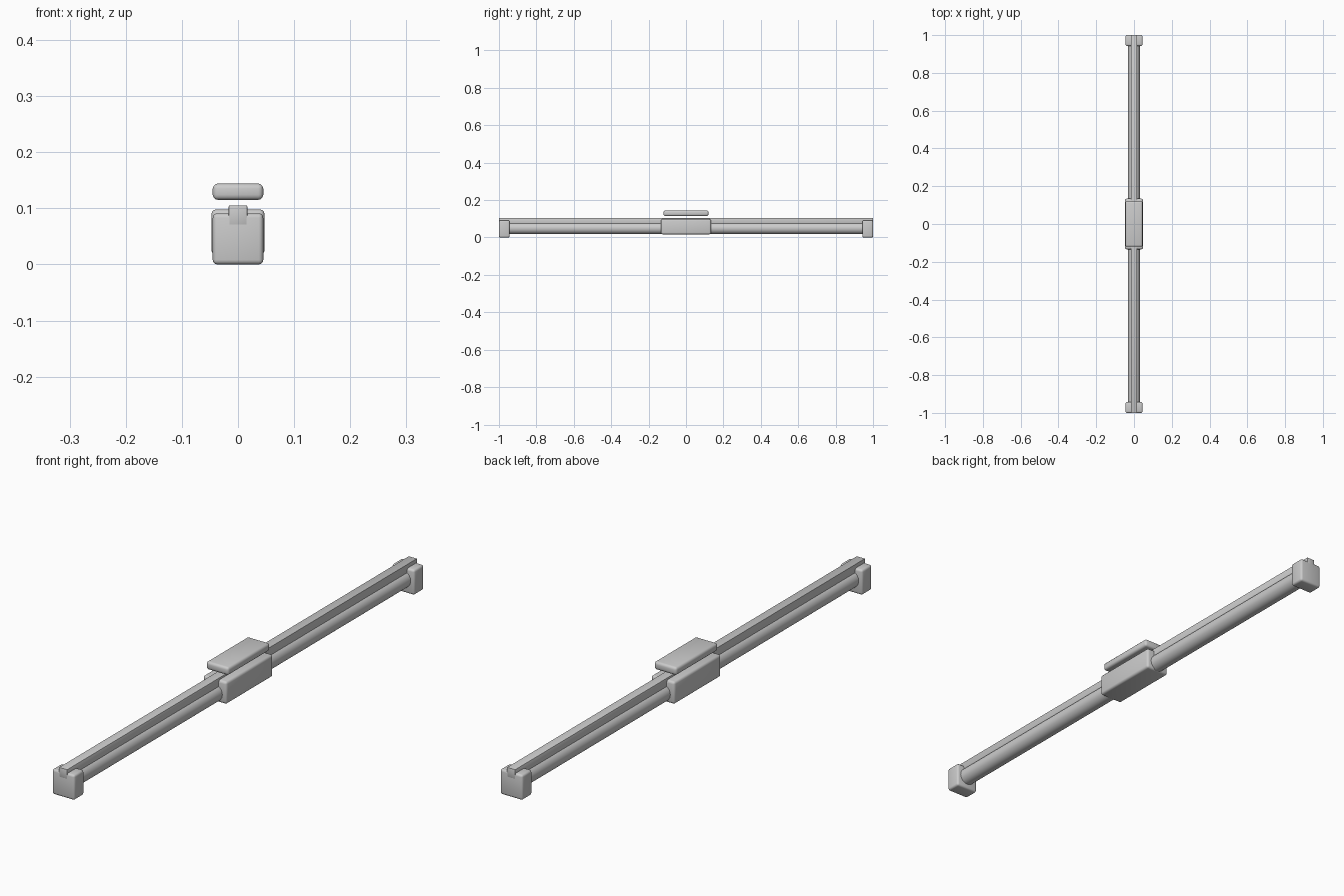
import bpy, math

if "Cube" in bpy.data.objects:
    bpy.data.objects.remove(bpy.data.objects["Cube"])

grey = bpy.data.materials.new("light grey")
grey.diffuse_color = (0.6, 0.6, 0.6, 1)
grey.use_nodes = True
grey.node_tree.nodes["Principled BSDF"].inputs["Base Color"].default_value = grey.diffuse_color


def finish(obj, name, bevel=0.0, segments=3):
    """Name, colour, round and smooth the active part."""
    obj.name = name
    obj.data.materials.append(grey)
    if bevel:
        mod = obj.modifiers.new("rounded edges", 'BEVEL')
        mod.width = bevel
        mod.segments = segments
        mod.limit_method = 'ANGLE'
        bpy.ops.object.modifier_apply(modifier=mod.name)
    bpy.ops.object.shade_smooth_by_angle(angle=math.radians(35))


def block(name, half_x, y0, y1, z0, z1, bevel, segments=3):
    bpy.ops.mesh.primitive_cube_add(size=1, location=(0, (y0 + y1) / 2, (z0 + z1) / 2))
    obj = bpy.context.object
    obj.scale = (2 * half_x, y1 - y0, z1 - z0)
    bpy.ops.object.transform_apply(location=False, rotation=False, scale=True)
    finish(obj, name, bevel, segments)


# Round rail tube running front to back
bpy.ops.mesh.primitive_cylinder_add(vertices=32, radius=0.031, depth=1.92,
                                    location=(0, 0, 0.049), rotation=(math.pi / 2, 0, 0))
finish(bpy.context.object, "rail_tube")

# Guide strip along the top of the tube
block("guide_strip", 0.0165, -1.0, 1.0, 0.07, 0.105, 0.0015, 2)

# End caps
block("front_end_cap", 0.045, -1.0, -0.943, 0.0, 0.091, 0.008)
block("back_end_cap", 0.045, 0.943, 1.0, 0.0, 0.091, 0.008)

# Sliding carriage and the plate floating above it
block("carriage", 0.0475, -0.134, 0.134, 0.017, 0.098, 0.009)
block("mounting_plate", 0.045, -0.12, 0.12, 0.115, 0.144, 0.009)
